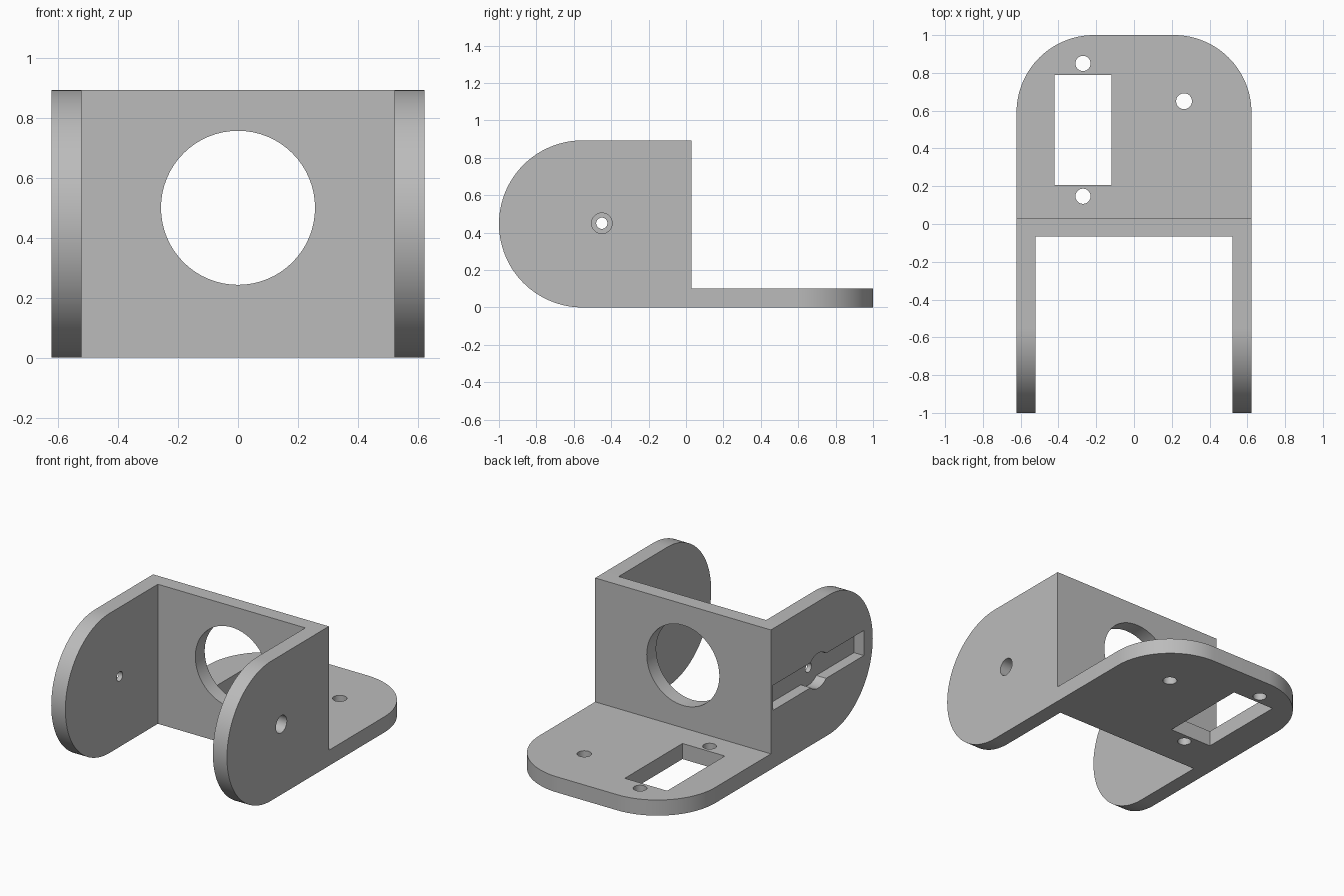
import bpy
import bmesh
from math import cos, sin, pi, radians
from mathutils import Vector

if "Cube" in bpy.data.objects:
    bpy.data.objects.remove(bpy.data.objects["Cube"])

HALF_W, THICK, HEIGHT = 0.622, 0.1, 0.893
BACK_Y, FRONT_Y = 0.03, -0.065
PIVOT_Y, PIVOT_Z = -0.45, 0.45

grey = bpy.data.materials.new("plain grey")
grey.use_nodes = True
colour = (0.5, 0.5, 0.5, 1)
grey.diffuse_color = colour
grey.node_tree.nodes["Principled BSDF"].inputs["Base Color"].default_value = colour


def arc(cx, cy, r, start, end, steps=32):
    """Points along an arc, angles in degrees."""
    angles = [radians(start + (end - start) * i / steps) for i in range(steps + 1)]
    return [(cx + r * cos(a), cy + r * sin(a)) for a in angles]


def circle(cx, cy, r):
    return arc(cx, cy, r, 0, 360, 64)[:-1]


def rect(a0, a1, b0, b1):
    return [(a0, b0), (a1, b0), (a1, b1), (a0, b1)]


def prism(name, outline, axis, low, high):
    """Extrude an outline along an axis; its two coordinates fill the other axes in order."""
    def place(p, depth):
        point = list(p)
        point.insert("xyz".index(axis), depth)
        return Vector(point)

    bm = bmesh.new()
    face = bm.faces.new([bm.verts.new(place(p, low)) for p in outline])
    extruded = bmesh.ops.extrude_face_region(bm, geom=[face])
    verts = [v for v in extruded["geom"] if isinstance(v, bmesh.types.BMVert)]
    bmesh.ops.translate(bm, verts=verts, vec=place((0, 0), high - low))
    bmesh.ops.recalc_face_normals(bm, faces=bm.faces)
    mesh = bpy.data.meshes.new(name)
    bm.to_mesh(mesh)
    bm.free()
    mesh.materials.append(grey)
    obj = bpy.data.objects.new(name, mesh)
    bpy.context.collection.objects.link(obj)
    return obj


def combine(target, other, operation):
    """Apply a boolean and discard the helper solid."""
    mod = target.modifiers.new("boolean", 'BOOLEAN')
    mod.operation, mod.solver, mod.object = operation, 'EXACT', other
    bpy.context.view_layer.objects.active = target
    bpy.ops.object.modifier_apply(modifier=mod.name)
    bpy.data.objects.remove(other)


# Base plate with two rounded rear corners
r = 0.41
outline = ([(-HALF_W, FRONT_Y), (HALF_W, FRONT_Y)]
           + arc(HALF_W - r, 1 - r, r, 0, 90)
           + arc(r - HALF_W, 1 - r, r, 90, 180))
bracket = prism("bracket", outline, "z", 0, THICK)

# Upright wall across the bracket
combine(bracket, prism("cross_wall", rect(-HALF_W, HALF_W, 0, HEIGHT),
                       "y", FRONT_Y, BACK_Y), 'UNION')

# Two side arms with half-round front ends
r = HEIGHT / 2
outline = [(BACK_Y, 0), (BACK_Y, HEIGHT)] + arc(r - 1, r, r, 90, 270, 64)
for side in (-1, 1):
    low, high = sorted((side * HALF_W, side * (HALF_W - THICK)))
    combine(bracket, prism("side_arm", outline, "x", low, high), 'UNION')

# Cutouts: outline, axis, low, high
cuts = [
    # Large window in the upright wall
    (circle(0, 0.5, 0.257), "y", -0.3, 0.3),
    # Rectangular opening and screw holes in the base plate
    (rect(-0.42, -0.12, 0.207, 0.79), "z", -0.2, 0.3),
    (circle(-0.27, 0.85, 0.04), "z", -0.2, 0.3),
    (circle(-0.27, 0.147, 0.04), "z", -0.2, 0.3),
    (circle(0.265, 0.65, 0.042), "z", -0.2, 0.3),
    # Pivot holes, wide in one arm and narrow in the other
    (circle(PIVOT_Y, PIVOT_Z, 0.055), "x", 0.4, 0.8),
    (circle(PIVOT_Y, PIVOT_Z, 0.03), "x", -0.8, -0.4),
    # Recessed slot and round hub pocket on the outside of one arm
    (rect(PIVOT_Y - 0.46, PIVOT_Y + 0.46, PIVOT_Z - 0.08, PIVOT_Z + 0.08),
     "x", -0.8, 0.07 - HALF_W),
    (circle(PIVOT_Y, PIVOT_Z, 0.112), "x", -0.8, 0.07 - HALF_W),
]
for cut in cuts:
    combine(bracket, prism("cutter", *cut), 'DIFFERENCE')

# Smooth curves, crisp edges
bpy.ops.object.select_all(action='DESELECT')
bracket.select_set(True)
bpy.context.view_layer.objects.active = bracket
bpy.ops.object.shade_smooth_by_angle(angle=radians(30))
